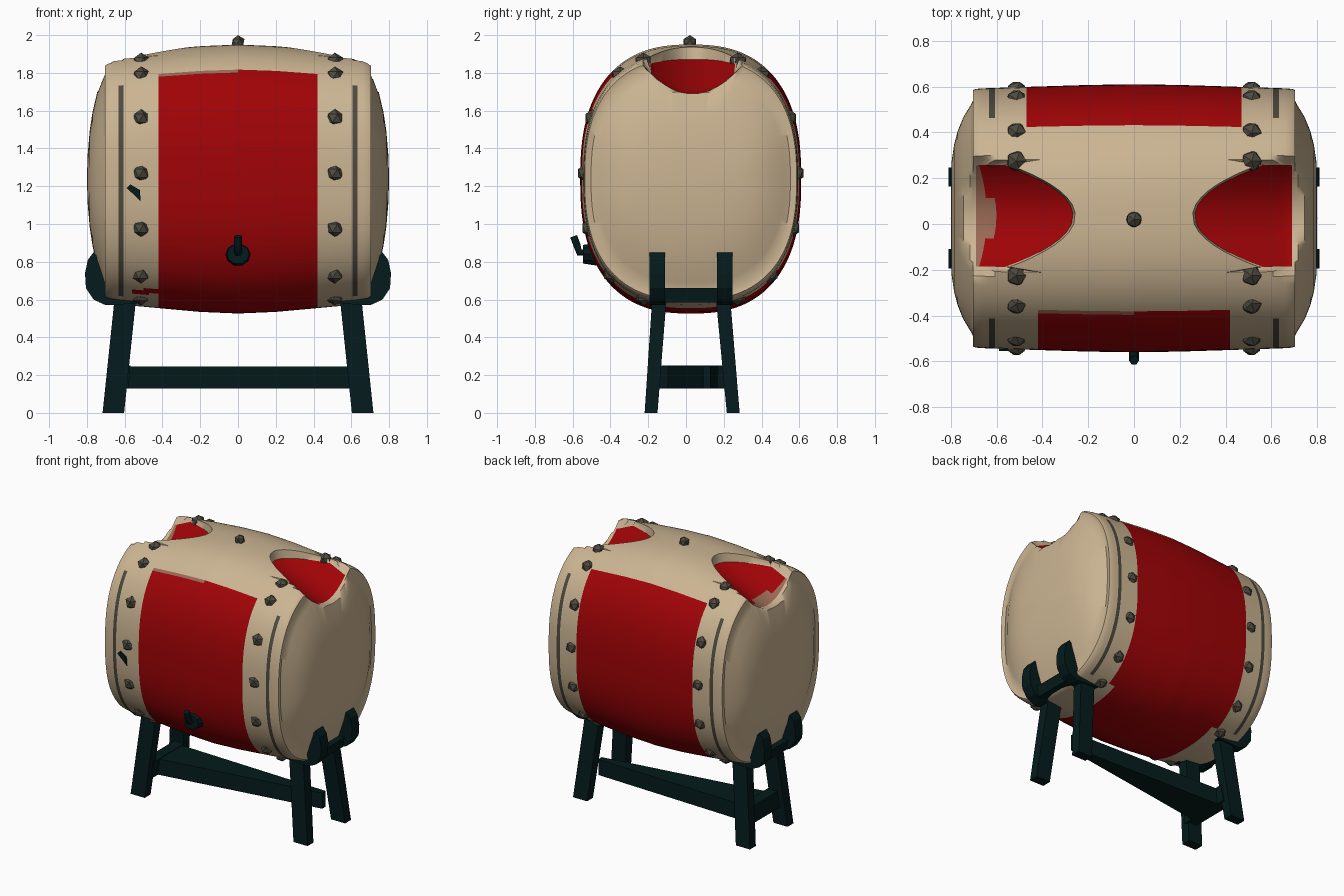
import bpy, bmesh, math
from mathutils import Vector

cube = bpy.data.objects.get("Cube")
if cube:
    bpy.data.objects.remove(cube, do_unlink=True)


def material(name, rgb):
    m = bpy.data.materials.new(name)
    m.use_nodes = True
    m.diffuse_color = (*rgb, 1)
    bsdf = next(n for n in m.node_tree.nodes if n.type == 'BSDF_PRINCIPLED')
    bsdf.inputs["Base Color"].default_value = (*rgb, 1)
    bsdf.inputs["Roughness"].default_value = 0.8
    return m


cream = material("cream_hide", (0.60, 0.46, 0.29))
red = material("red_lacquer", (0.35, 0.001, 0.002))
faded = material("faded_red", (0.32, 0.14, 0.09))
stud_grey = material("stud_grey", (0.075, 0.068, 0.05))
teal = material("dark_teal_wood", (0.0015, 0.0105, 0.0115))


def finish(name, bm, mats, smooth=None):
    bmesh.ops.recalc_face_normals(bm, faces=bm.faces)
    me = bpy.data.meshes.new(name)
    bm.to_mesh(me)
    bm.free()
    ob = bpy.data.objects.new(name, me)
    bpy.context.collection.objects.link(ob)
    for m in mats:
        me.materials.append(m)
    if smooth:
        bpy.ops.object.select_all(action='DESELECT')
        ob.select_set(True)
        bpy.context.view_layer.objects.active = ob
        bpy.ops.object.shade_smooth_by_angle(angle=math.radians(smooth))


# Drum cross-section: a squarish oval lying along x, tapering less in y than in z
YC, ZC, A, B, N = 0.025, 1.238, 0.585, 0.712, 2.5
SEG = 160
shell = [(0, 1), (0.2, 0.988), (0.42, 0.96), (0.65, 0.93), (0.69, 0.918)]
head = [(0.703, 0.9), (0.695, 0.86), (0.715, 0.77), (0.745, 0.65),
        (0.77, 0.5), (0.785, 0.36), (0.796, 0.18)]


def shell_scale(x):
    x = abs(x)
    for (x0, s0), (x1, s1) in zip(shell, shell[1:]):
        if x <= x1:
            return s0 + (s1 - s0) * (x - x0) / (x1 - x0)
    return shell[-1][1]


def y_scale(s):
    return A * (1 - (1 - s) * (0.42 if s > 0.88 else 0.7))


def oval(s, t):
    c, d = math.cos(t), math.sin(t)
    return (YC + y_scale(s) * math.copysign(abs(c) ** (2 / N), c),
            ZC + B * s * math.copysign(abs(d) ** (2 / N), d))


def side_point(x, z, side):
    s = shell_scale(x)
    c = min(1, abs(z - ZC) / (B * s))
    return Vector((x, YC + side * y_scale(s) * (1 - c ** N) ** (1 / N), z))


# Dips at the top of each end: a sloping floor behind a curved hide edge
DIP_Y, DIP_HALF, EDGE, RIM = 0.035, 0.23, 0.42, 0.69


def dip_floor(x, y):
    return 1.87 - 0.44 * (min(abs(x), 0.68) - 0.27) + 2.2 * (y - DIP_Y) ** 2


def hide_edge(y):
    return 0.265 + 6 * (y - DIP_Y) ** 2


def bend_to_edge(x, y):
    # slide the ring at EDGE along x so that it follows the hide edge
    edge, u = hide_edge(y), abs(x)
    u = u * edge / EDGE if u <= EDGE else edge + (u - EDGE) * (RIM - edge) / (RIM - EDGE)
    return math.copysign(u, x)


half = [(x, shell_scale(x)) for x in
        [0.03 * i for i in range(1, 14)] + [0.405, EDGE, 0.445, 0.47, 0.5, 0.53, 0.56,
                                            0.585, 0.607, 0.633, 0.66, RIM]] + head
rings = [(-x, s) for x, s in reversed(half)] + [(0, 1)] + half
bm = bmesh.new()
dipped = set()
loops = []
for x0, s0 in rings:
    loop = []
    on_shell = s0 >= shell[-1][1]
    for i in range(SEG):
        t = 2 * math.pi * (i + 0.5) / SEG
        x = x0
        y, z = oval(s0, t)
        row_y = oval(0.95, t)[0]
        in_dip = z > ZC and abs(row_y - DIP_Y) < DIP_HALF
        if in_dip and on_shell:
            x = bend_to_edge(x0, row_y)
            y, z = oval(shell_scale(x), t)
            open_top = abs(x0) > EDGE - 0.001
            if open_top:
                z = min(z, dip_floor(x, y))
        else:
            open_top = not on_shell or abs(x) > hide_edge(y)
            if open_top:
                z = min(z, dip_floor(x, y))
        v = bm.verts.new((x, y, z))
        if in_dip and on_shell and open_top:
            dipped.add(v)
        loop.append(v)
    loops.append(loop)
for a, b in zip(loops, loops[1:]):
    for i in range(SEG):
        j = (i + 1) % SEG
        bm.faces.new((a[i], a[j], b[j], b[i]))
for loop, x in ((loops[0], -0.8), (loops[-1], 0.8)):
    tip = bm.verts.new((x, YC, ZC))
    for i in range(SEG):
        bm.faces.new((loop[i], loop[(i + 1) % SEG], tip))

# Paint: red dips, red belt, dark seams along the rims
for f in bm.faces:
    x, y, z = f.calc_center_median()
    belt = EDGE if y < 0 or z < 0.6 else 0.47
    height = (z - ZC) / shell_scale(x)
    if all(v in dipped for v in f.verts):
        f.material_index = 2 if x < -0.6 - 0.35 * abs(y - 0.03) else 1
    elif abs(x) < belt and height < 0.585:
        f.material_index = 2 if height > 0.568 and y < 0 and x < 0 else 1
    elif -0.56 < x < 0 and y < 0 and 0.63 < z < 0.655:
        f.material_index = 1
    elif 0.607 < abs(x) < 0.633 and 0.62 < z < 1.74:
        f.material_index = 3
finish("drum_body", bm, [cream, red, faded, stud_grey], 40)


# Studs around both rims, and one knob on top
def stud(name, loc, r):
    bm = bmesh.new()
    bmesh.ops.create_icosphere(bm, subdivisions=1, radius=r)
    bmesh.ops.translate(bm, verts=bm.verts, vec=loc)
    finish(name, bm, [stud_grey])


for end in (-1, 1):
    for side in (-1, 1):
        for k, z in enumerate((1.875, 1.8, 1.57, 1.27, 0.97, 0.72, 0.6)):
            p = side_point(end * 0.513, z, side)
            inward = (Vector((p.x, YC, ZC)) - p).normalized()
            stud(f"stud_{end}_{side}_{k}", p + inward * 0.018, 0.049)
stud("top_knob", (0, 0.02, 1.962), 0.038)


# Prism between two matching outlines
def solid(name, low, high):
    bm = bmesh.new()
    a = [bm.verts.new(p) for p in low]
    b = [bm.verts.new(p) for p in high]
    bm.faces.new(a)
    bm.faces.new(b)
    n = len(a)
    for i in range(n):
        j = (i + 1) % n
        bm.faces.new((a[i], a[j], b[j], b[i]))
    finish(name, bm, [teal])


def rect(cx, cy, z, hx, hy):
    return [(cx - hx, cy - hy, z), (cx + hx, cy - hy, z),
            (cx + hx, cy + hy, z), (cx - hx, cy + hy, z)]


# Stand: splayed legs with rounded cradle blocks on top
cradle = [(0.52, 0.58), (0.7, 0.57), (0.765, 0.6), (0.805, 0.66), (0.81, 0.74),
          (0.795, 0.81), (0.765, 0.85), (0.72, 0.8), (0.66, 0.66)]
for end, tag in ((-1, "right"), (1, "left")):
    for lo, hi, block, place in ((-0.185, -0.14, -0.152, "front"),
                                 (0.25, 0.195, 0.205, "back")):
        solid(f"{place}_{tag}_leg", rect(end * 0.66, lo, 0, 0.057, 0.034),
              rect(end * 0.595, hi, 0.62, 0.057, 0.038))
        solid(f"{place}_{tag}_cradle",
              [(end * x, block - 0.042, z) for x, z in cradle],
              [(end * x, block + 0.042, z) for x, z in cradle])
    solid(f"{tag}_cradle_tie", rect(end * 0.69, 0.03, 0.585, 0.045, 0.16),
          rect(end * 0.71, 0.03, 0.66, 0.04, 0.16))

# Rails: a short one between the right legs, a tapered one along the length
solid("right_end_rail", rect(-0.62, 0.03, 0.13, 0.04, 0.2),
      rect(-0.61, 0.03, 0.25, 0.04, 0.19))


def long_rail(z):
    return [(-0.6, -0.1, z), (0.62, 0.09, z), (0.62, 0.13, z), (-0.6, 0.17, z)]


solid("long_rail", long_rail(0.13), long_rail(0.245))

# Front handle: round plate with a hook
plate = [(0.07 * math.cos(k * math.pi / 5), 0.84 + 0.065 * math.sin(k * math.pi / 5))
         for k in range(10)]
solid("handle_plate", [(x, -0.46, z) for x, z in plate],
      [(x * 0.85, -0.545, 0.84 + (z - 0.84) * 0.8) for x, z in plate])
cu = bpy.data.curves.new("handle_hook", 'CURVE')
cu.dimensions = '3D'
cu.bevel_depth = 0.022
cu.bevel_resolution = 1
cu.use_fill_caps = True
sp = cu.splines.new('POLY')
path = [(-0.52, 0.85), (-0.565, 0.85), (-0.578, 0.89), (-0.595, 0.935)]
sp.points.add(len(path) - 1)
for p, (y, z) in zip(sp.points, path):
    p.co = (0, y, z, 1)
cu.materials.append(teal)
bpy.context.collection.objects.link(bpy.data.objects.new("handle_hook", cu))

# Small dark chip on the front right rim
chip = [(-0.59, 1.19), (-0.57, 1.21), (-0.52, 1.18), (-0.515, 1.12), (-0.545, 1.15)]
solid("rim_chip", [(x, -0.546, z) for x, z in chip],
      [(x, -0.555, z) for x, z in chip])
